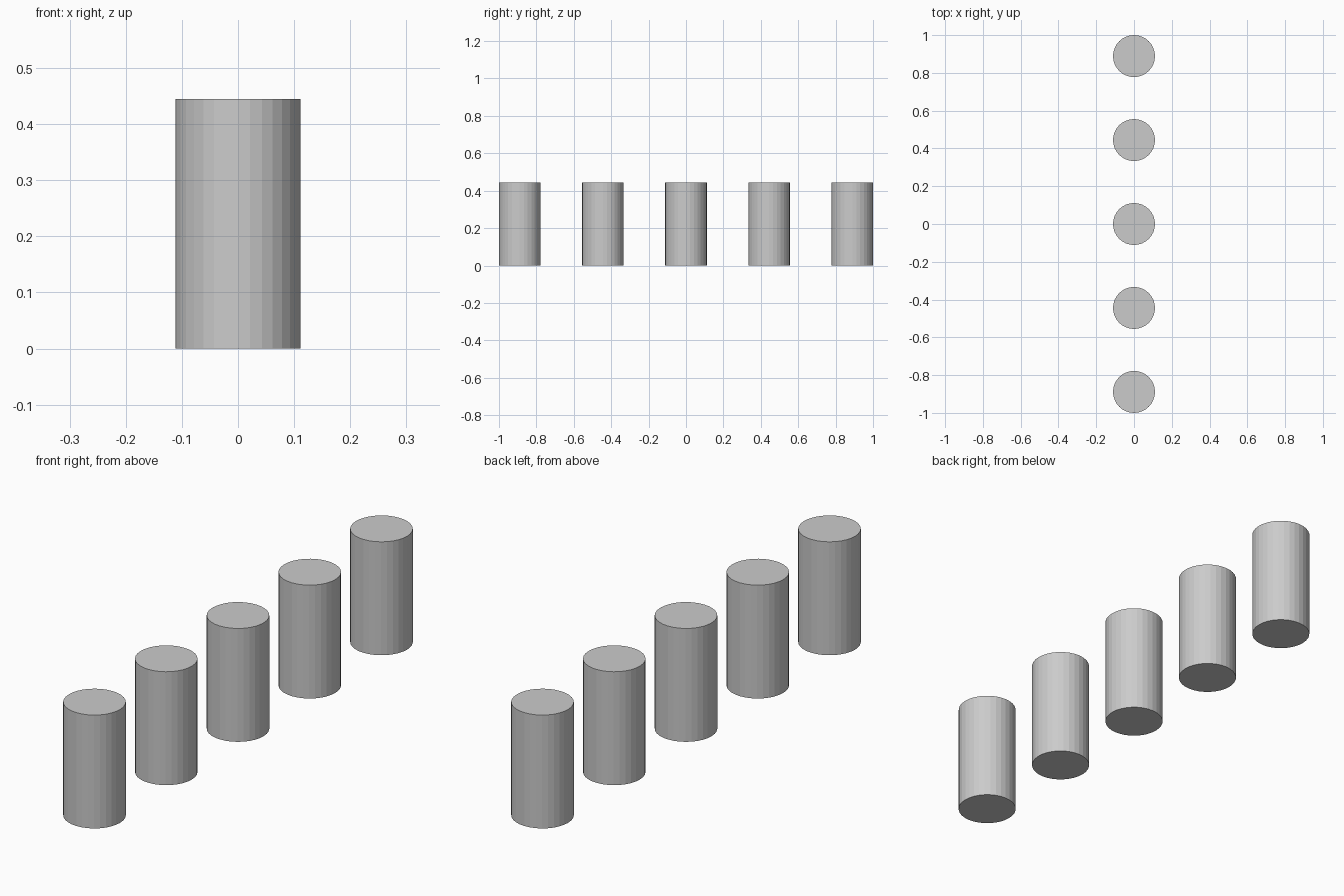
import bpy

if "Cube" in bpy.data.objects:
    bpy.data.objects.remove(bpy.data.objects["Cube"])

RADIUS = 1 / 9
HEIGHT = 4 / 9
SPACING = 4 / 9

# Row of five identical flat-shaded posts along y
for i in range(5):
    bpy.ops.mesh.primitive_cylinder_add(
        vertices=32, radius=RADIUS, depth=HEIGHT,
        location=(0, (i - 2) * SPACING, HEIGHT / 2))
    bpy.context.object.name = f"post_{i + 1}"
